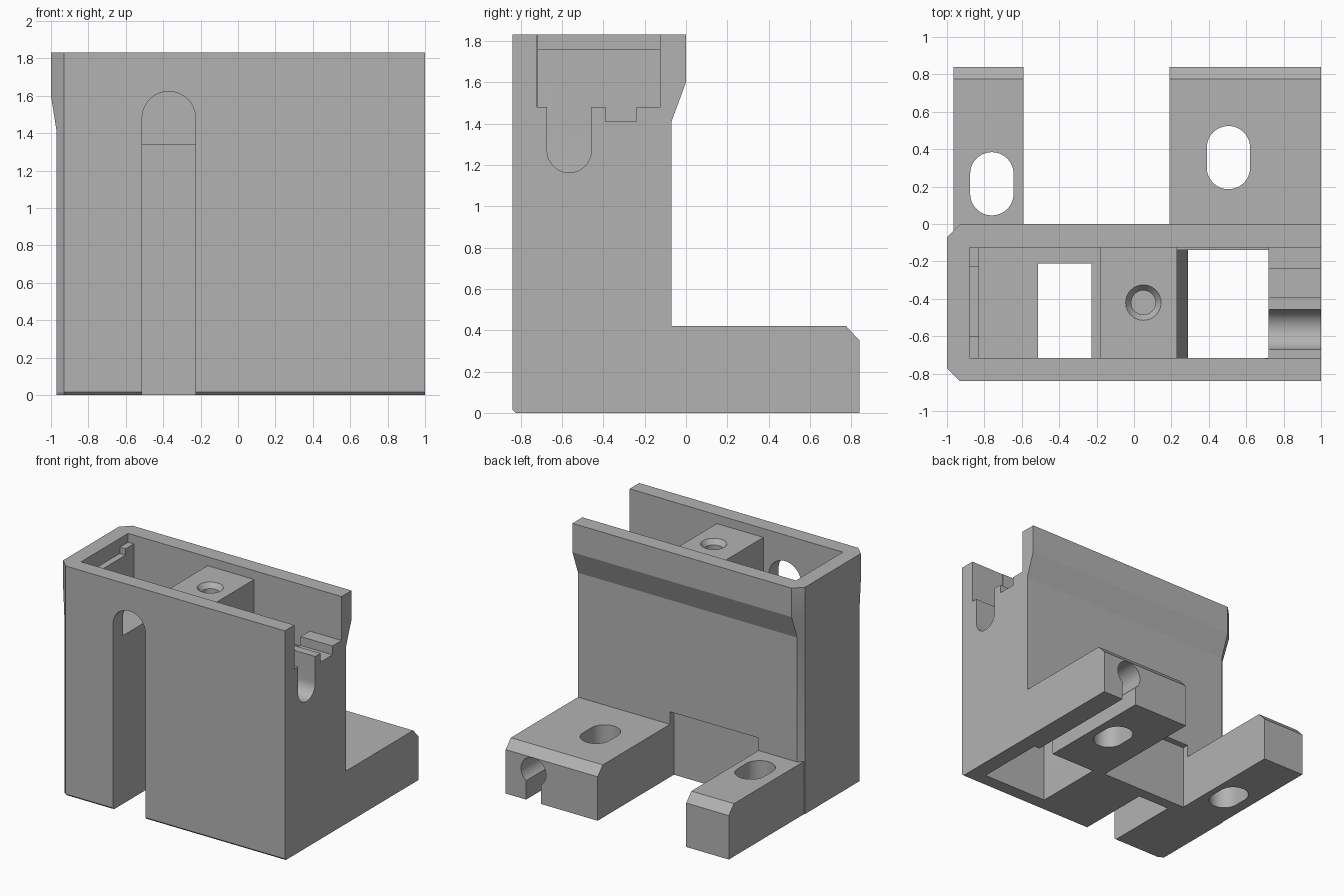
import bpy, bmesh, math

cube = bpy.data.objects.get("Cube")
if cube:
    bpy.data.objects.remove(cube, do_unlink=True)

grey = bpy.data.materials.new("plain grey")
grey.use_nodes = True
colour = (0.45, 0.45, 0.45, 1)
grey.diffuse_color = colour
grey.node_tree.nodes["Principled BSDF"].inputs["Base Color"].default_value = colour


def make_object(name, bm):
    bmesh.ops.recalc_face_normals(bm, faces=bm.faces)
    mesh = bpy.data.meshes.new(name)
    bm.to_mesh(mesh)
    bm.free()
    mesh.materials.append(grey)
    obj = bpy.data.objects.new(name, mesh)
    bpy.context.collection.objects.link(obj)
    return obj


def loft(name, rings):
    """Solid through matching closed rings of points."""
    bm = bmesh.new()
    loops = [[bm.verts.new(p) for p in ring] for ring in rings]
    n = len(loops[0])
    bm.faces.new(loops[0])
    bm.faces.new(loops[-1])
    for a, b in zip(loops, loops[1:]):
        for i in range(n):
            j = (i + 1) % n
            bm.faces.new((a[i], a[j], b[j], b[i]))
    return make_object(name, bm)


def prism(name, axis, outline, lo, hi):
    """Outline in the plane across the axis, extruded from lo to hi."""
    place = {"x": lambda a, b, t: (t, a, b),
             "y": lambda a, b, t: (a, t, b),
             "z": lambda a, b, t: (a, b, t)}[axis]
    return loft(name, [[place(a, b, t) for a, b in outline] for t in (lo, hi)])


def box(name, x0, x1, y0, y1, z0, z1):
    return prism(name, "z", [(x0, y0), (x1, y0), (x1, y1), (x0, y1)], z0, z1)


def arc(cx, cy, r, start, end, steps=24):
    angles = [math.radians(start + (end - start) * i / steps) for i in range(steps + 1)]
    return [(cx + r * math.cos(a), cy + r * math.sin(a)) for a in angles]


def combine(target, tool, operation):
    mod = target.modifiers.new(operation, "BOOLEAN")
    mod.operation = operation
    mod.solver = "EXACT"
    mod.object = tool
    bpy.context.view_layer.objects.active = target
    bpy.ops.object.modifier_apply(modifier=mod.name)
    bpy.data.objects.remove(tool, do_unlink=True)


# Main body with chamfered corners and flared upper rim
FRONT, TOP = -0.84, 1.83


def body_ring(z, front, left, back):
    c = left + 0.93
    return [(x, y, z) for x, y in ((1, front), (1, back), (-0.93, back),
            (left, back + c), (left, FRONT - c), (-0.93, front))]


body = loft("bracket_body", [
    body_ring(0, FRONT + 0.015, -0.97, -0.07),
    body_ring(0.015, FRONT, -0.97, -0.07),
    body_ring(1.41, FRONT, -0.97, -0.07),
    body_ring(1.6, FRONT, -1, 0),
    body_ring(TOP, FRONT, -1, 0)])

# Feet with chamfered ends
foot_side = [(-0.2, 0), (0.84, 0), (0.84, 0.35), (0.775, 0.42), (-0.2, 0.42)]
for name, x0, x1 in (("narrow_foot", -0.965, -0.59), ("wide_foot", 0.19, 1)):
    combine(body, prism(name, "x", foot_side, x0, x1), "UNION")

cutters = []

# Oval mounting holes
for x, y in ((-0.76, 0.215), (0.505, 0.355)):
    oval = arc(x, y + 0.053, 0.116, 0, 180) + arc(x, y - 0.053, 0.116, 180, 360)
    cutters.append(prism("mounting_hole", "z", oval, -0.1, 0.6))

# Upper pocket, its raised post and the stepped end ledge
cutters += [
    box("pocket", -0.83, -0.18, -0.717, -0.125, 1.34, 2),
    box("post_clearance", -0.88, 0.25, -0.717, -0.125, 1.76, 2),
    box("ledge_dip", -0.88, -0.8, -0.6, -0.23, 1.71, 2),
    box("end_notch", 0.7, 1.1, -0.72, -0.125, 1.48, 2),
    box("end_channel", 0.7, 1.1, -0.39, -0.24, 1.41, 2),
    box("back_recess", -0.59, 0.19, -0.12, 0, -0.1, 0.52)]

# Screw hole and countersink in the post
cutters.append(prism("screw_hole", "z", arc(0.05, -0.42, 0.065, 0, 345, 23), 1.3, 2))
cutters.append(loft("countersink", [
    [(x, y, z) for x, y in arc(0.05, -0.42, r, 0, 345, 23)]
    for r, z in ((0.06, 1.715), (0.095, 1.76), (0.095, 1.9))]))

# Through chute, widening towards the bottom
chute = [(0.23, 2), (0.23, 1.1), (0.29, 0.5), (0.29, -0.1),
         (0.87, -0.1), (0.87, 0.85), (0.72, 1.05), (0.72, 2)]
cutters.append(prism("chute", "y", chute, -0.717, -0.14))
cutters.append(box("chute_mouth", 0.23, 0.72, -0.6, -0.125, 1.34, 2))

# Arched front slot
arch = [(-0.513, -0.1), (-0.228, -0.1)] + arc(-0.37, 1.48, 0.1425, 0, 180)
cutters.append(prism("front_slot", "y", arch, -1, -0.21))

# Round-bottomed groove through the open end
groove = [(-0.672, 2), *arc(-0.565, 1.27, 0.107, 180, 360), (-0.458, 2)]
cutters.append(prism("cable_groove", "x", groove, 0.65, 1.1))

# Keyhole cable channel under the wide foot
keyhole = [(0.69, -0.1), (0.82, -0.1)] + arc(0.755, 0.24, 0.11, -54, 234, 32)
cutters.append(prism("cable_channel", "y", keyhole, -0.3, 1))

for cutter in cutters:
    combine(body, cutter, "DIFFERENCE")

# Smooth curved walls, keep edges crisp
bpy.ops.object.select_all(action="DESELECT")
body.select_set(True)
bpy.context.view_layer.objects.active = body
bpy.ops.object.shade_smooth_by_angle(angle=math.radians(20))
